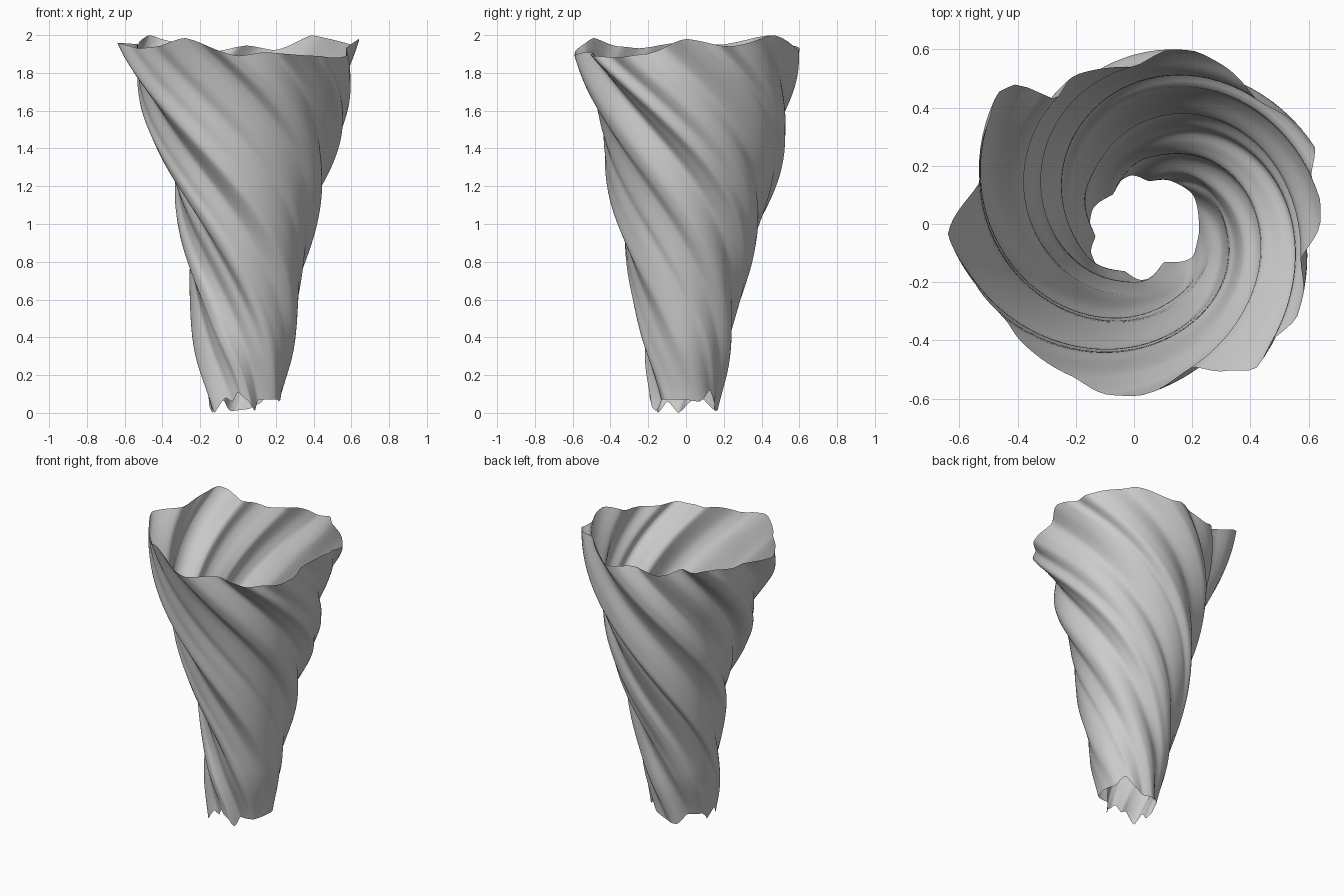
import bpy, math

# Fluted cross-sections as (angle in degrees, value), periodic over 360
TOP_R = [(-177, .64), (-161, .585), (-143, .55), (-134, .56), (-112, .565), (-100, .593), (-88, .59),
         (-68, .53), (-58, .595), (-50, .65), (-40, .62), (-30, .645), (-23, .63), (-12, .585),
         (0, .64), (7, .645), (15, .63), (23, .675), (30, .66), (45, .6), (60, .625), (70, .63),
         (77, .617), (90, .54), (112, .55), (122, .505), (131, .634), (136, .65), (145, .61), (165, .55)]
BOTTOM_R = [(9, .182), (34, .194), (60, .179), (86, .155), (106, .182), (117, .179), (135, .156),
            (162, .19), (177, .19), (190, .173), (206, .206), (221, .213), (245, .166), (264, .181),
            (280, .173), (297, .134), (328, .189), (344, .182)]
# Heights of the ragged rims
TOP_Z = [(-177, 1.96), (-155, 1.93), (-140, 1.94), (-120, 1.985), (-90, 1.89), (-75, 1.91), (-50, 1.89),
         (-35, 1.88), (-20, 1.9), (0, 1.98), (20, 1.94), (50, 2.0), (72, 1.92), (85, 1.945),
         (105, 1.91), (125, 1.96), (136, 2.0), (160, 1.95)]
BOTTOM_Z = [(0, .08), (25, .07), (45, .13), (65, .06), (85, .03), (115, .02), (140, .08), (165, .08),
            (190, .01), (205, .07), (220, .01), (235, .09), (245, .07), (257, .12), (272, .08),
            (288, .02), (300, .08), (330, .08)]
TWIST = -197
SEGS, ROWS = 144, 48


def sample(table, a):
    """Eased periodic lookup."""
    start = table[0][0]
    a = (a - start) % 360 + start
    pts = table + [(start + 360, table[0][1])]
    for (a0, v0), (a1, v1) in zip(pts, pts[1:]):
        if a <= a1:
            s = (a - a0) / (a1 - a0)
            s = .5 * s + .5 * s * s * (3 - 2 * s)
            return v0 + (v1 - v0) * s
    return pts[-1][1]


# Twisted flaring sheet, open at both ends
verts, faces = [], []
for j in range(ROWS + 1):
    t = j / ROWS
    f = t ** 1.2
    bulge = math.sin(math.pi * t)
    foot = .015 * math.exp(-((t - .14) / .1) ** 2)
    cx = .04 * (1 - t) + .03 * bulge
    cy = -.01 * (1 - t) + .015 * bulge
    for i in range(SEGS):
        u = 360 * i / SEGS
        r0, r1 = sample(BOTTOM_R, u), sample(TOP_R, u + TWIST)
        z0, z1 = sample(BOTTOM_Z, u), sample(TOP_Z, u + TWIST)
        r = r0 + (r1 - r0) * f + foot
        a = math.radians(u + TWIST * t)
        verts.append((cx + r * math.cos(a), cy + r * math.sin(a), z0 + (z1 - z0) * t - .01 * (1 - t)))
for j in range(ROWS):
    for i in range(SEGS):
        k = (i + 1) % SEGS
        faces.append((j * SEGS + i, j * SEGS + k, (j + 1) * SEGS + k, (j + 1) * SEGS + i))

mesh = bpy.data.meshes.new("twisted_funnel")
mesh.from_pydata(verts, [], faces)
mesh.shade_smooth()
obj = bpy.data.objects.new("twisted_funnel", mesh)
bpy.context.collection.objects.link(obj)
